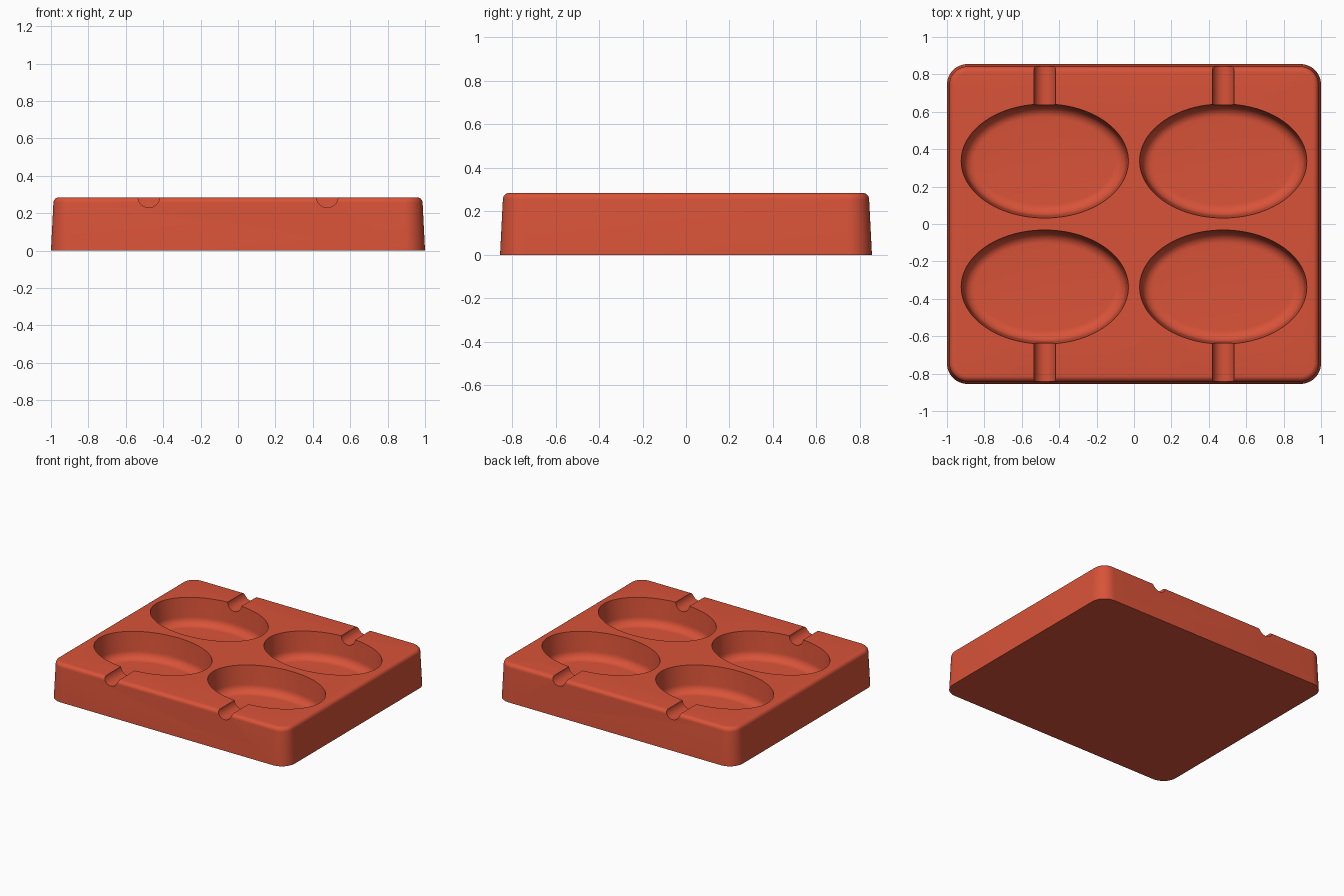
import bpy
import bmesh
from math import sin, cos, pi, radians

if "Cube" in bpy.data.objects:
    bpy.data.objects.remove(bpy.data.objects["Cube"], do_unlink=True)

HEIGHT, FLOOR = 0.285, 0.085

red = bpy.data.materials.new("terracotta_red")
red.use_nodes = True
red.diffuse_color = (0.69, 0.086, 0.04, 1)
red.node_tree.nodes["Principled BSDF"].inputs["Base Color"].default_value = red.diffuse_color


def loft(name, rings):
    """Skin a stack of matching closed rings and cap both ends."""
    bm = bmesh.new()
    loops = [[bm.verts.new(p) for p in ring] for ring in rings]
    for low, high in zip(loops, loops[1:]):
        for i in range(len(low)):
            j = (i + 1) % len(low)
            bm.faces.new((low[i], low[j], high[j], high[i]))
    bm.faces.new(loops[0][::-1])
    bm.faces.new(loops[-1])
    bmesh.ops.recalc_face_normals(bm, faces=bm.faces)
    mesh = bpy.data.meshes.new(name)
    bm.to_mesh(mesh)
    bm.free()
    mesh.materials.append(red)
    obj = bpy.data.objects.new(name, mesh)
    bpy.context.collection.objects.link(obj)
    return obj


def rounded_rectangle(hx, hy, r, z, steps=12):
    ring = []
    for k, (sx, sy) in enumerate(((1, 1), (-1, 1), (-1, -1), (1, -1))):
        for i in range(steps + 1):
            a = (k + i / steps) * pi / 2
            ring.append((sx * (hx - r) + r * cos(a), sy * (hy - r) + r * sin(a), z))
    return ring


def ellipse(cx, cy, rx, ry, z, steps=96):
    return [(cx + rx * cos(2 * pi * i / steps), cy + ry * sin(2 * pi * i / steps), z)
            for i in range(steps)]


# Tray block: slightly drafted sides with a rounded top edge
fillet = 0.03
profile = [(0, 0)]
for i in range(7):
    a = i / 6 * pi / 2
    profile.append((0.013 + fillet * (1 - cos(a)), HEIGHT - fillet * (1 - sin(a))))
tray = loft("mould_tray", [rounded_rectangle(1 - d, 0.855 - d, 0.11 - d, z) for d, z in profile])

# Oval wells: steep wall, rounded into a flat floor
well_fillet = 0.06
wall = []
for i in range(9):
    a = i / 8 * pi / 2
    wall.append((0.012 + well_fillet * (1 - sin(a)), FLOOR + well_fillet * (1 - cos(a))))
wall += [(0, HEIGHT), (0, HEIGHT + 0.1)]

cutters = []
for sx in (-1, 1):
    for sy in (-1, 1):
        cx, cy = sx * 0.477, sy * 0.337
        cutters.append(loft("well_cutter", [ellipse(cx, cy, 0.447 - d, 0.305 - d, z) for d, z in wall]))
        # Round stick channel from the well to the outer edge
        section = [(cx + 0.058 * cos(2 * pi * i / 40), HEIGHT + 0.003 + 0.058 * sin(2 * pi * i / 40))
                   for i in range(40)]
        cutters.append(loft("channel_cutter", [[(x, sy * y, z) for x, z in section] for y in (0.5, 1)]))

bpy.context.view_layer.objects.active = tray
for cutter in cutters:
    cutter.hide_render = True
    mod = tray.modifiers.new("cut", "BOOLEAN")
    mod.operation = "DIFFERENCE"
    mod.solver = "EXACT"
    mod.object = cutter
    bpy.ops.object.modifier_apply(modifier=mod.name)
for cutter in cutters:
    bpy.data.objects.remove(cutter, do_unlink=True)

# Smooth curved walls, keep rims crisp
bpy.ops.object.select_all(action="DESELECT")
tray.select_set(True)
bpy.ops.object.shade_smooth_by_angle(angle=radians(35))
